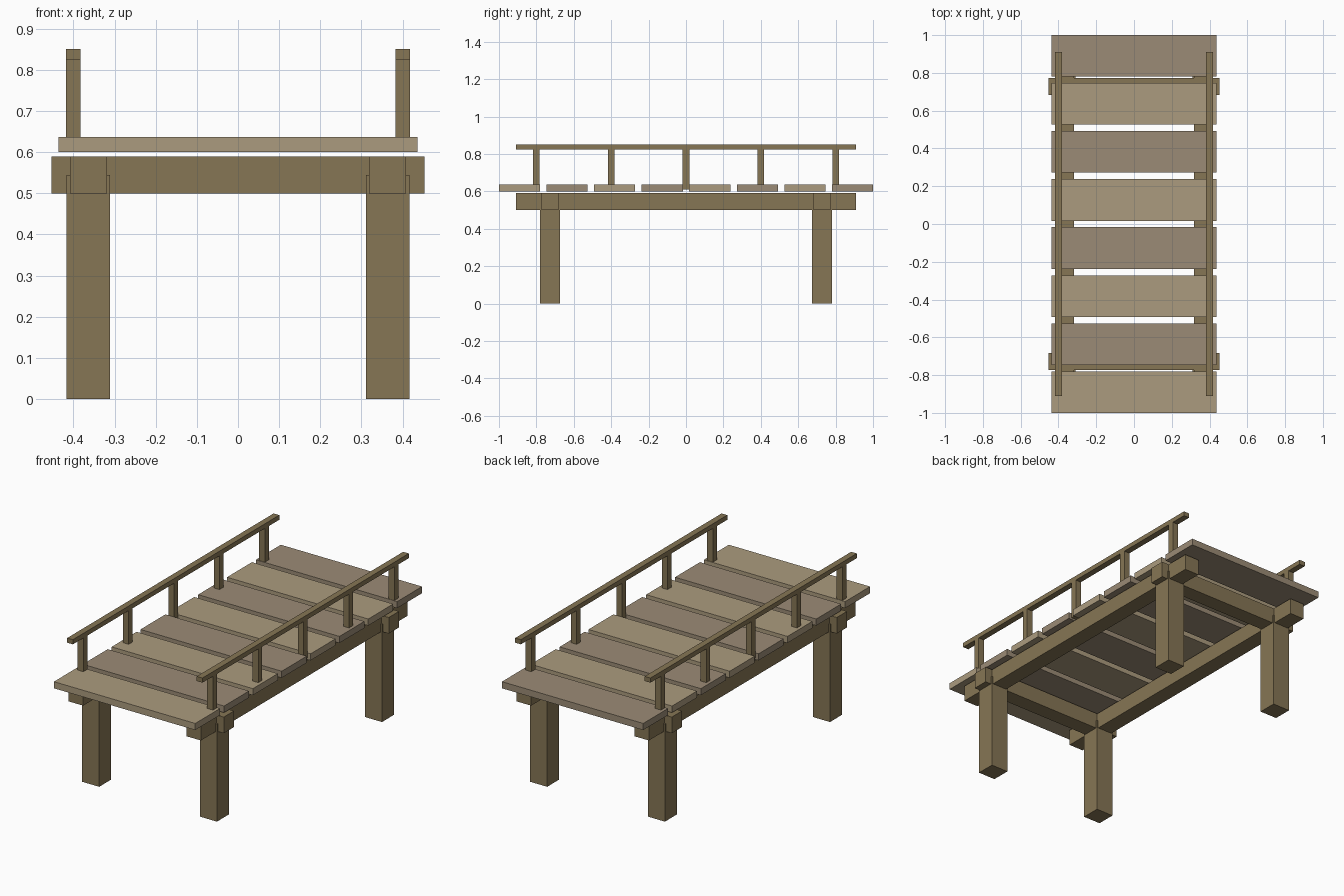
import bpy

if "Cube" in bpy.data.objects:
    bpy.data.objects.remove(bpy.data.objects["Cube"])


def material(name, color):
    m = bpy.data.materials.new(name)
    m.diffuse_color = (*color, 1)
    m.use_nodes = True
    m.node_tree.nodes["Principled BSDF"].inputs["Base Color"].default_value = m.diffuse_color
    return m


beam_wood = material("beam_wood", (0.24, 0.18, 0.09))
light_wood = material("light_plank_wood", (0.41, 0.33, 0.21))
grey_wood = material("grey_plank_wood", (0.33, 0.26, 0.18))


def box(name, x, y, z, mat):
    """Box from (min, max) extents on each axis."""
    bpy.ops.mesh.primitive_cube_add(
        size=1, location=[(a + b) / 2 for a, b in (x, y, z)])
    ob = bpy.context.object
    ob.name = name
    ob.scale = [b - a for a, b in (x, y, z)]
    bpy.ops.object.transform_apply(location=False, rotation=False, scale=True)
    ob.data.materials.append(mat)
    return ob


def around(c, width):
    return (c - width / 2, c + width / 2)


# Deck planks, alternating two woods with gaps between
for i in range(8):
    y = -0.89 + i * 1.78 / 7
    box(f"deck_plank_{i + 1}", (-0.436, 0.436), around(y, 0.22), (0.60, 0.637),
        grey_wood if i % 2 else light_wood)

# Cross beams over the legs
for end, s in (("front", -1), ("back", 1)):
    box(f"{end}_cross_beam", (-0.453, 0.453), around(s * 0.7275, 0.09),
        (0.50, 0.59), beam_wood)

for side, s in (("left", -1), ("right", 1)):
    # Long beam under the deck
    box(f"{side}_long_beam", around(s * 0.3635, 0.09), (-0.91, 0.91),
        (0.50, 0.59), beam_wood)
    # Legs
    for end, t in (("front", -1), ("back", 1)):
        box(f"{end}_{side}_leg", around(s * 0.3635, 0.106),
            around(t * 0.7275, 0.106), (0, 0.545), beam_wood)
    # Railing posts and handrail
    for i in range(5):
        box(f"{side}_rail_post_{i + 1}", around(s * 0.4, 0.035),
            around(-0.8 + 0.4 * i, 0.035), (0.61, 0.825), beam_wood)
    box(f"{side}_handrail", around(s * 0.4, 0.035), (-0.91, 0.91),
        (0.825, 0.851), beam_wood)
